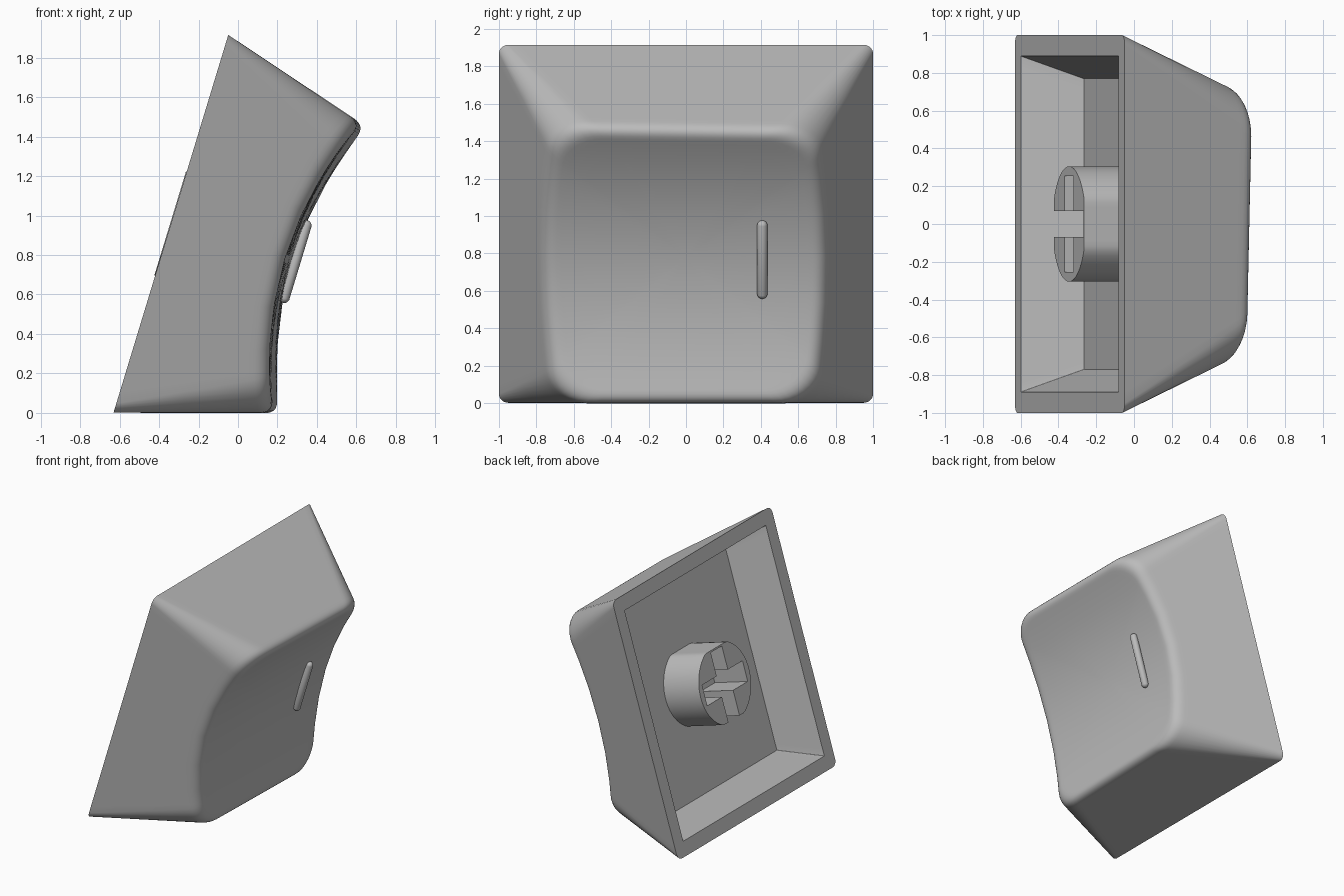
import bpy, bmesh, math
from mathutils import Matrix, Vector

cube = bpy.data.objects.get("Cube")
if cube:
    bpy.data.objects.remove(cube, do_unlink=True)

# Local frame: X = height above the open base, Y = width, Z = length
PLACE = Matrix.Translation((-0.34, 0, 0.958)) @ Matrix.Rotation(math.radians(16.9), 4, 'Y')
FLOOR = 0.32

grey = bpy.data.materials.new("plain_grey")
grey.use_nodes = True
grey.diffuse_color = (0.5, 0.5, 0.5, 1)
grey.node_tree.nodes["Principled BSDF"].inputs["Base Color"].default_value = (0.5, 0.5, 0.5, 1)


def make_object(name, bm):
    bmesh.ops.recalc_face_normals(bm, faces=bm.faces)
    mesh = bpy.data.meshes.new(name)
    bm.to_mesh(mesh)
    bm.free()
    mesh.materials.append(grey)
    obj = bpy.data.objects.new(name, mesh)
    bpy.context.collection.objects.link(obj)
    obj.matrix_world = PLACE
    return obj


def smooth(obj):
    bpy.ops.object.select_all(action='DESELECT')
    obj.select_set(True)
    bpy.context.view_layer.objects.active = obj
    bpy.ops.object.shade_smooth_by_angle(angle=math.radians(35))


def rounded_ring(height, half_y, half_z, radius, arc_steps=8):
    """Rounded rectangle with the same point count for every size."""
    arcs = []
    corners = [(1, 1), (-1, 1), (-1, -1), (1, -1)]
    for i, (sy, sz) in enumerate(corners):
        cy, cz = sy * (half_y - radius), sz * (half_z - radius)
        arcs.append([])
        for k in range(arc_steps + 1):
            a = (i + k / arc_steps) * math.pi / 2
            arcs[-1].append(Vector((height, cy + radius * math.cos(a), cz + radius * math.sin(a))))
    points = []
    for i, arc in enumerate(arcs):
        points += arc
        following = arcs[(i + 1) % 4][0]
        points += [arc[-1].lerp(following, f) for f in (0.03, 0.12, 0.3, 0.5, 0.7, 0.88, 0.97)]
    return points


def dish(y, z):
    """Height of the scooped, slightly slanted top."""
    return 0.625 + 0.28 * z * z + 0.029 * y


def on_dish(p, scale):
    return Vector((dish(p.y * scale, p.z * scale), p.y * scale, p.z * scale))


# Shell: cavity floor, cavity wall, base rim, tapered sides, rounded lip, scooped top
low = rounded_ring(0, 1, 1, 0.05)
high = rounded_ring(1, 0.6, 0.7, 0.25)
heights, edge = [], []
for a, b in zip(low, high):
    h = 0.7
    for _ in range(20):
        p = a.lerp(b, h)
        h = dish(p.y, p.z)
    heights.append(h)
    edge.append(a.lerp(b, h))


def side_ring(drop, factor=1):
    return [a.lerp(b, (h - drop) * factor) for a, b, h in zip(low, high, heights)]


rings = [rounded_ring(FLOOR, 0.77, 0.79, 0.004), rounded_ring(0, 0.89, 0.89, 0.004), low,
         side_ring(0.08, 0.5), side_ring(0.1)]
lip_start = side_ring(0.07)
lip_end = [on_dish(p, 0.915) for p in edge]
for step in range(8):
    t = step / 7
    rings.append([s.lerp(e, t).lerp(e.lerp(f, t), t)
                  for s, e, f in zip(lip_start, edge, lip_end)])
rings += [[on_dish(p, s) for p in edge] for s in (0.88, 0.75, 0.6, 0.45, 0.3, 0.15, 0.05)]

bm = bmesh.new()
loops = [[bm.verts.new(p) for p in ring] for ring in rings]
count = len(low)
for one, two in zip(loops, loops[1:]):
    for k in range(count):
        n = (k + 1) % count
        bm.faces.new((one[k], one[n], two[n], two[k]))
bm.faces.new(loops[0])
bm.faces.new(loops[-1])
smooth(make_object("keycap_shell", bm))

# Stem: round post with two flats
bm = bmesh.new()
outline = []
for k in range(64):
    a = math.tau * k / 64
    outline.append(bm.verts.new((-0.004, 0.305 * math.cos(a),
                                 max(-0.275, min(0.275, 0.305 * math.sin(a))))))
face = bm.faces.new(outline)
grown = bmesh.ops.extrude_face_region(bm, geom=[face], use_keep_orig=True)
bmesh.ops.translate(bm, vec=(FLOOR + 0.014, 0, 0),
                    verts=[v for v in grown["geom"] if isinstance(v, bmesh.types.BMVert)])
stem = make_object("stem", bm)


# Cross-shaped socket cut into the stem
def cut_slot(y0, y1, z0, z1):
    bm = bmesh.new()
    bmesh.ops.create_cube(bm, size=1)
    bmesh.ops.scale(bm, vec=(0.4, y1 - y0, z1 - z0), verts=bm.verts)
    bmesh.ops.translate(bm, vec=(0.1, (y0 + y1) / 2, (z0 + z1) / 2), verts=bm.verts)
    cutter = make_object("slot_cutter", bm)
    cutter.hide_render = True
    mod = stem.modifiers.new("slot", 'BOOLEAN')
    mod.operation = 'DIFFERENCE'
    mod.solver = 'EXACT'
    mod.object = cutter
    bpy.context.view_layer.objects.active = stem
    bpy.ops.object.modifier_apply(modifier=mod.name)
    bpy.data.objects.remove(cutter, do_unlink=True)


cut_slot(-0.07, 0.07, -0.32, 0.262)
cut_slot(-0.255, 0.255, -0.08, 0.08)
smooth(stem)

# Raised finger bar: a stretched ball
bm = bmesh.new()
bmesh.ops.create_uvsphere(bm, u_segments=20, v_segments=11, radius=0.028)
for v in bm.verts:
    v.co.z += math.copysign(0.19, v.co.z)
    v.co += Vector((0.658, 0.408, 0))
smooth(make_object("finger_bar", bm))
